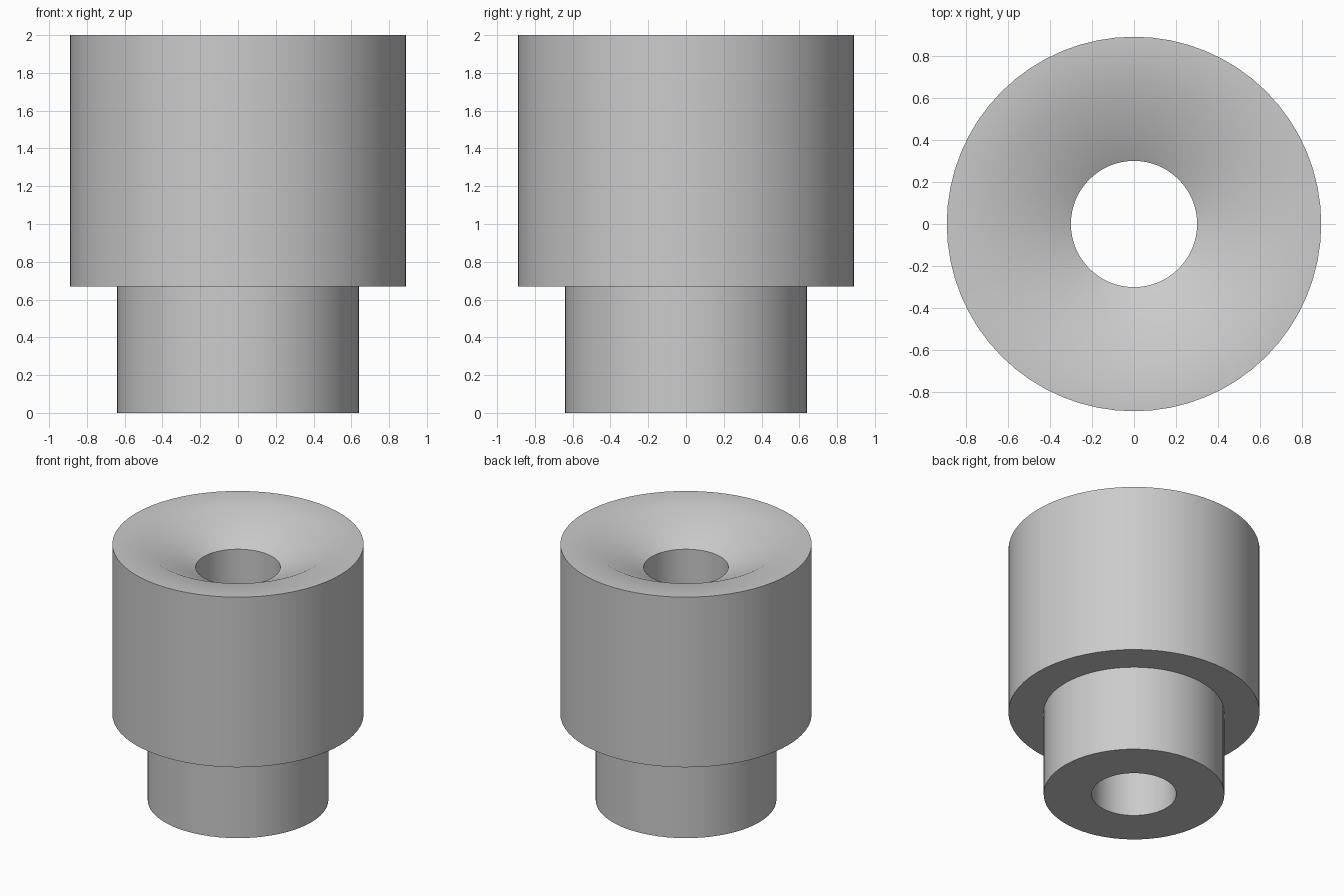
import bpy, bmesh, math

cube = bpy.data.objects.get("Cube")
if cube:
    bpy.data.objects.remove(cube, do_unlink=True)

SEGMENTS = 64
BORE, NECK, BODY, FUNNEL = 0.30, 0.64, 0.89, 0.66
SHOULDER, FUNNEL_BASE, TOP = 0.67, 1.82, 2.0

# Closed cross-section (radius, height): neck, shoulder, body, rim, funnel, bore
profile = [(BORE, 0), (NECK, 0), (NECK, SHOULDER), (BODY, SHOULDER),
           (BODY, TOP), (FUNNEL, TOP), (BORE, FUNNEL_BASE)]

# Revolve the cross-section around the z axis
bm = bmesh.new()
verts = [bm.verts.new((r, 0, z)) for r, z in profile]
edges = [bm.edges.new((v, verts[(i + 1) % len(verts)])) for i, v in enumerate(verts)]
bmesh.ops.spin(bm, geom=verts + edges, cent=(0, 0, 0), axis=(0, 0, 1),
               angle=math.tau, steps=SEGMENTS, use_merge=False)
bmesh.ops.remove_doubles(bm, verts=bm.verts, dist=0.0001)
bmesh.ops.recalc_face_normals(bm, faces=bm.faces)
mesh = bpy.data.meshes.new("stepped_bushing")
bm.to_mesh(mesh)
bm.free()

# Plain grey material
grey = bpy.data.materials.new("light_grey")
grey.use_nodes = True
color = (0.6, 0.6, 0.6, 1)
grey.diffuse_color = color
grey.node_tree.nodes["Principled BSDF"].inputs["Base Color"].default_value = color
mesh.materials.append(grey)

bushing = bpy.data.objects.new("stepped_bushing", mesh)
bpy.context.collection.objects.link(bushing)

# Smooth walls with sharp rims
bpy.ops.object.select_all(action="DESELECT")
bushing.select_set(True)
bpy.context.view_layer.objects.active = bushing
bpy.ops.object.shade_smooth_by_angle(angle=math.radians(30))
